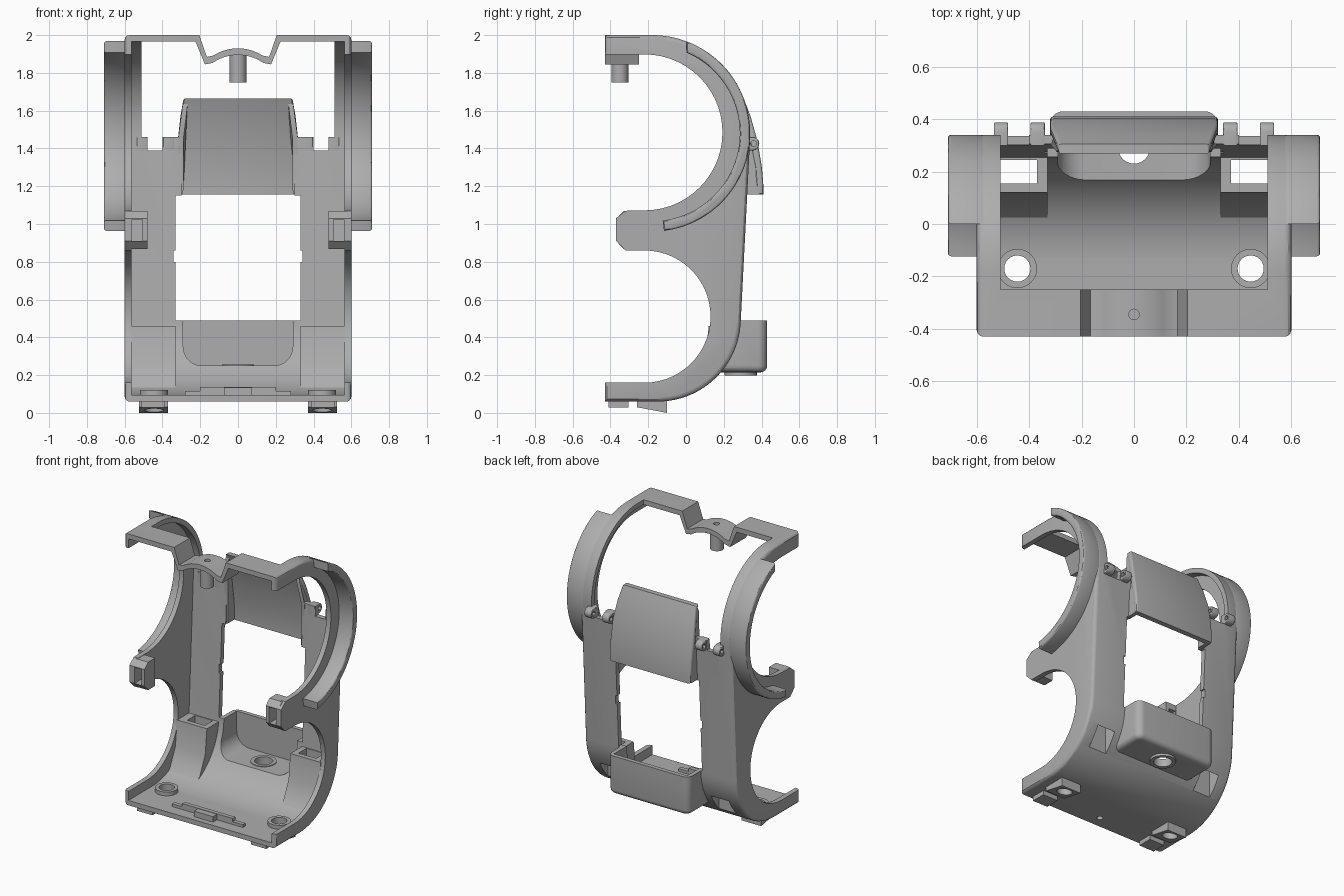
import bpy, bmesh
from math import sin, cos, radians

if "Cube" in bpy.data.objects:
    bpy.data.objects.remove(bpy.data.objects["Cube"])

grey = bpy.data.materials.new("satin grey")
grey.use_nodes = True
grey.diffuse_color = (0.42, 0.42, 0.42, 1)
grey.node_tree.nodes["Principled BSDF"].inputs["Base Color"].default_value = (0.42, 0.42, 0.42, 1)


def arc(cy, cz, r, a0, a1, n=28):
    steps = [radians(a0 + (a1 - a0) * i / n) for i in range(n + 1)]
    return [(cy + r * cos(a), cz + r * sin(a)) for a in steps]


def prism(name, pts, axis, lo, hi, bevel=0):
    """Extrude a 2D outline along an axis, optionally rounding the end rims."""
    place = {"X": lambda p, h: (h, p[0], p[1]),
             "Y": lambda p, h: (p[0], h, p[1]),
             "Z": lambda p, h: (p[0], p[1], h)}[axis]
    bm = bmesh.new()
    ends = [[bm.verts.new(place(p, h)) for p in pts] for h in (lo, hi)]
    caps = [bm.faces.new(e) for e in ends]
    n = len(pts)
    for i in range(n):
        j = (i + 1) % n
        bm.faces.new((ends[0][i], ends[0][j], ends[1][j], ends[1][i]))
    bmesh.ops.recalc_face_normals(bm, faces=bm.faces)
    if bevel:
        rims = [e for c in caps for e in c.edges]
        bmesh.ops.bevel(bm, geom=rims, offset=bevel, segments=3, profile=0.5, affect="EDGES")
    mesh = bpy.data.meshes.new(name)
    bm.to_mesh(mesh)
    bm.free()
    mesh.materials.append(grey)
    ob = bpy.data.objects.new(name, mesh)
    bpy.context.scene.collection.objects.link(ob)
    return ob


def box(name, x, y, z, bevel=0):
    x = sorted(x)
    return prism(name, [(x[0], y[0]), (x[1], y[0]), (x[1], y[1]), (x[0], y[1])], "Z", *z, bevel)


def cyl(name, x, y, r, z):
    return prism(name, arc(x, y, r, 0, 345, 23), "Z", *z)


def boolean(ob, cutter, op="DIFFERENCE"):
    mod = ob.modifiers.new("cut", "BOOLEAN")
    mod.operation, mod.solver, mod.object = op, "EXACT", cutter
    bpy.context.view_layer.objects.active = ob
    bpy.ops.object.modifier_apply(modifier=mod.name)
    bpy.data.objects.remove(cutter)


def profile(t, front):
    """Side outline of the housing, inset by the wall thickness."""
    return ([(front, 2 - t)] + arc(-0.18, 1.48, 0.52 - t, 90, -3)
            + arc(-0.15, 0.5, 0.44 - t, -3, -90) + [(front, 0.06 + t)])


def inner():
    return prism("inner_cutter", profile(0.035, -0.7), "X", -0.565, 0.565)


# Curved housing with open front
body = prism("housing", profile(0, -0.43), "X", -0.6, 0.6, 0.025)
boolean(body, inner())

# Round side openings with a finger between them
side = ([(-0.7, 0.16)] + arc(-0.22, 0.51, 0.35, -90, 90)
        + [(-0.32, 0.86), (-0.37, 0.91), (-0.37, 1.03), (-0.32, 1.07)]
        + arc(-0.22, 1.485, 0.413, -90, 90) + [(-0.7, 1.898)])
boolean(body, prism("side_cutter", side, "X", -1, 1))

# Upper opening, rear window, pocket opening and top notch
boolean(body, box("upper_cutter", (-0.51, 0.51), (-0.25, 0.6), (1.46, 2.2)))
boolean(body, box("window_cutter", (-0.33, 0.33), (0.2, 0.6), (0.49, 1.15)))
boolean(body, box("panel_cutter", (-0.3, 0.3), (0.2, 0.6), (1.1, 1.5)))
pocket = ([(0.29, 0.52)] + arc(0.19, 0.35, 0.1, 0, -90, 8)
          + arc(-0.19, 0.35, 0.1, -90, -180, 8) + [(-0.29, 0.52)])
boolean(body, prism("pocket_cutter", pocket, "Y", 0.1, 0.6))
boolean(body, box("notch_cutter", (-0.23, 0.23), (-0.6, -0.2), (1.8, 2.2)))
boolean(body, box("latch_cutter", (-0.342, 0.342), (0.2, 0.6), (0.8, 0.86)))
boolean(body, cyl("floor_hole_cutter", 0, -0.345, 0.02, (0, 0.2)))
for s in (-1, 1):
    boolean(body, box("hinge_cutter", (s * 0.4, s * 0.48), (0.2, 0.6), (1.39, 1.5)))
    boolean(body, box("shaft_cutter", (s * 0.37, s * 0.51), (0.155, 0.245), (0, 0.44)))
    boolean(body, cyl("pad_cutter", s * 0.445, -0.17, 0.05, (0, 0.2)))

# Dipped bridge in the middle of the top bar, with its peg
dip_top = [(-0.235, 2.0), (-0.205, 2.0), (-0.165, 1.885)] + arc(0, 1.69, 0.24, 123, 57, 12) \
    + [(0.165, 1.885), (0.205, 2.0), (0.235, 2.0)]
dip_low = [(0.235, 1.965), (0.225, 1.965), (0.175, 1.845)] + arc(0, 1.66, 0.235, 55, 125, 12) \
    + [(-0.175, 1.845), (-0.225, 1.965), (-0.235, 1.965)]
bridge = prism("top_bridge", dip_top + dip_low, "Y", -0.43, -0.25)
boolean(bridge, cyl("bridge_hole_cutter", 0, -0.345, 0.02, (1.8, 2.1)))
peg = cyl("bridge_peg", 0, -0.35, 0.045, (1.75, 1.91))
boolean(peg, cyl("peg_hole_cutter", 0, -0.345, 0.02, (1.82, 2.1)))

# Raised rear panel, narrowing at the top
back = [(0.41, 1.155), (0.41, 1.2), (0.402, 1.3), (0.378, 1.44), (0.342, 1.57), (0.305, 1.665)]
front = [(y - 0.037, z) for y, z in reversed(back)]
panel = prism("rear_panel", back + front, "X", -0.32, 0.32, 0.012)
ribs = [panel]
for s in (-1, 1):
    edge = [(0.3, 1.155), (0.39, 1.155), (0.38, 1.3), (0.355, 1.44), (0.285, 1.65), (0.275, 1.62), (0.3, 1.46)]
    ribs.append(prism("panel_side", edge, "X", *sorted((s * 0.29, s * 0.318))))
for ob in ribs:
    for v in ob.data.vertices:
        v.co.x *= 1 - 0.1 * max(0, (v.co.z - 1.42) / 0.245) ** 1.5

# Rounded rear pocket with a drain boss
rim = [(0.32, 0.1)] + arc(0.27, 0.38, 0.05, 0, 90, 6) + arc(-0.27, 0.38, 0.05, 90, 180, 6) + [(-0.32, 0.1)]
well = prism("rear_pocket", rim, "Z", 0.215, 0.49)
mod = well.modifiers.new("round", "BEVEL")
mod.width, mod.segments, mod.limit_method = 0.035, 4, "ANGLE"
bpy.context.view_layer.objects.active = well
bpy.ops.object.modifier_apply(modifier=mod.name)
boolean(well, box("flat_rim_cutter", (-0.5, 0.5), (0, 0.6), (0.455, 0.6)))
lip = prism("pocket_rim", rim, "Z", 0.455, 0.49)
for ob in (well, lip):
    boolean(ob, prism("well_cutter", pocket, "Y", 0, 0.4))
    boolean(ob, inner())
boss = cyl("pocket_boss", 0, 0.29, 0.085, (0.198, 0.255))
for ob in (well, boss):
    boolean(ob, cyl("drain_cutter", 0, 0.29, 0.06, (0.1, 0.3)))

# Latch rail on the floor near the front edge
box("latch_rail", (-0.28, 0.28), (-0.345, -0.315), (0.085, 0.115))
box("latch_block", (-0.2, 0.2), (-0.345, -0.315), (0.11, 0.138))
box("latch_tongue", (-0.075, 0.075), (-0.39, -0.34), (0.085, 0.135))

for s in (-1, 1):
    tag = "left" if s > 0 else "right"

    # Flared arc guard outside each upper opening
    guard = arc(-0.18, 1.48, 0.52, 69.7, -83, 40) + arc(-0.18, 1.48, 0.465, -83, 67, 40)
    prism(tag + "_arc_guard", guard, "X", *sorted((s * 0.57, s * 0.71)), 0.012)

    # Square shaft tower on the curved floor
    face = [(0.12, 0.46), (0.31, 0.46), (0.31, 0.02), (-0.04, 0.07), (0.04, 0.15), (0.1, 0.28)]
    tower = prism(tag + "_tower", face, "X", *sorted((s * 0.33, s * 0.57)))
    boolean(tower, prism("outer_cutter", profile(0.002, -0.43), "X", -0.6, 0.6), "INTERSECT")
    boolean(tower, box("shaft_cutter", (s * 0.37, s * 0.51), (0.155, 0.245), (0, 0.6)))

    # Hollow clip block on the side finger
    chamfer = [(-0.37, 0.91), (-0.33, 0.868), (-0.25, 0.868), (-0.25, 1.068), (-0.33, 1.068), (-0.37, 1.03)]
    clip = prism(tag + "_clip", chamfer, "X", *sorted((s * 0.48, s * 0.58)))
    boolean(clip, box("clip_cutter", (s * 0.505, s * 0.56), (-0.5, -0.2), (0.91, 1.025)))

    # Floor pad ring
    pad = cyl(tag + "_pad", s * 0.445, -0.17, 0.075, (0.07, 0.122))
    boolean(pad, cyl("pad_cutter", s * 0.445, -0.17, 0.05, (0, 0.2)))

    # Foot pads below: a flat tab and a wedge frame
    box(tag + "_foot_tab", (s * 0.39, s * 0.51), (-0.41, -0.305), (0.028, 0.07))
    wedge = [(-0.26, 0.07), (-0.26, 0.03), (-0.1, 0.0), (-0.1, 0.07)]
    foot = prism(tag + "_foot", wedge, "X", *sorted((s * 0.37, s * 0.525)))
    boolean(foot, cyl("foot_cutter", s * 0.445, -0.17, 0.05, (-0.1, 0.2)))

    # Hinge lugs on the rear edge
    for x in (0.34, 0.48):
        hook = arc(0.352, 1.425, 0.036, -90, 90, 10) + [(0.3, 1.461), (0.3, 1.389)]
        lug = prism(tag + "_hinge_lug", hook, "X", *sorted((s * x, s * (x + 0.055))), 0.006)
        boolean(lug, prism("pin_cutter", arc(0.358, 1.425, 0.016, 0, 330, 11), "X", -1, 1))

# Smooth curved faces while keeping edges crisp
for ob in [o for o in bpy.context.scene.objects if o.type == "MESH"]:
    bpy.ops.object.select_all(action="DESELECT")
    ob.select_set(True)
    bpy.context.view_layer.objects.active = ob
    bpy.ops.object.shade_smooth_by_angle()
